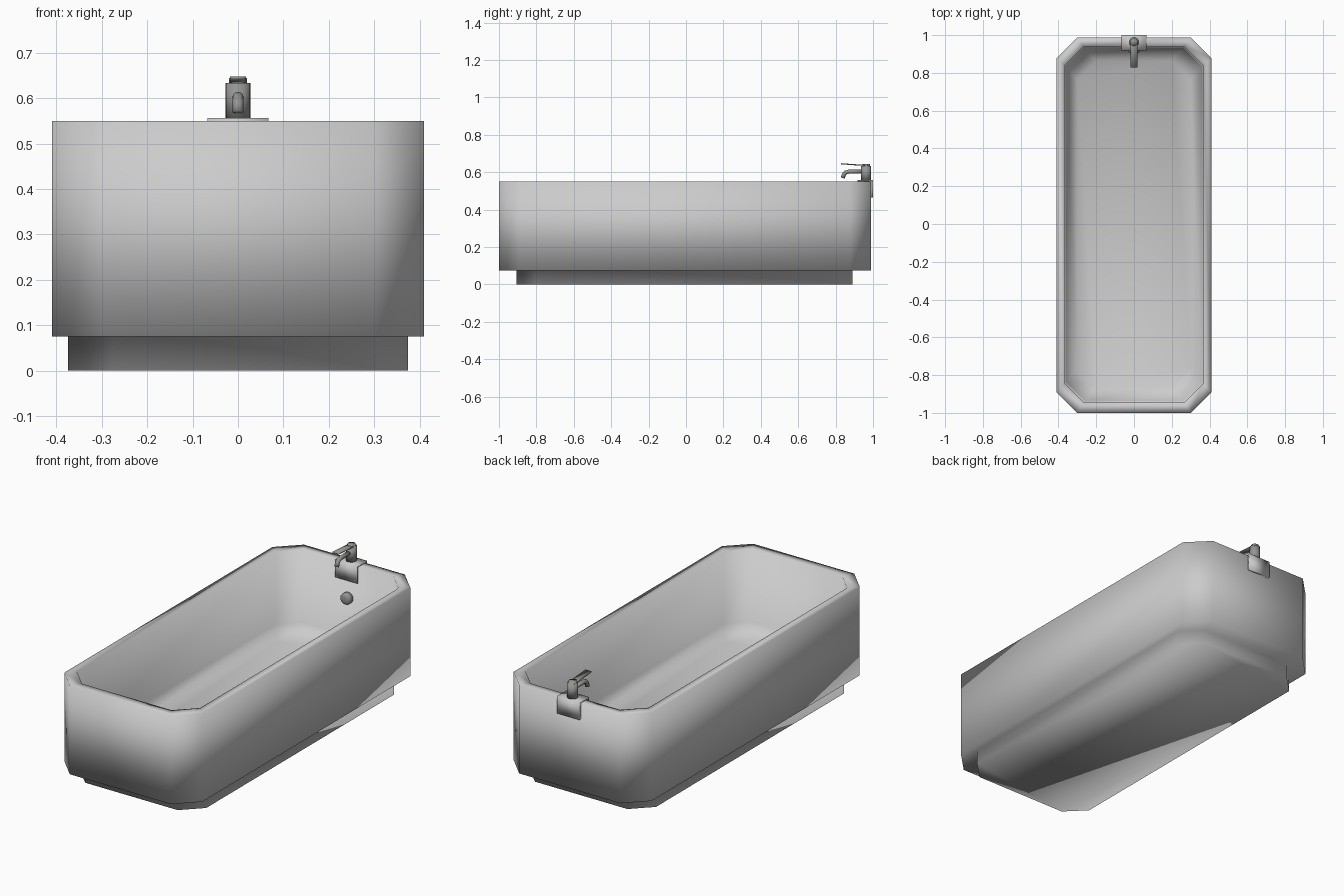
import bpy, bmesh, math
from mathutils import Vector

if "Cube" in bpy.data.objects:
    bpy.data.objects.remove(bpy.data.objects["Cube"])


def material(name, v):
    m = bpy.data.materials.new(name)
    m.diffuse_color = (v, v, v * 0.98, 1)
    m.use_nodes = True
    m.node_tree.nodes["Principled BSDF"].inputs["Base Color"].default_value = m.diffuse_color
    return m


ENAMEL = material("enamel", 0.58)
METAL = material("metal", 0.3)


def ring(hx, y0, y1, c, z):
    """Rectangle with cut corners at height z."""
    return [Vector(p) for p in (
        (hx - c, y0, z), (hx, y0 + c, z), (hx, y1 - c, z), (hx - c, y1, z),
        (c - hx, y1, z), (-hx, y1 - c, z), (-hx, y0 + c, z), (c - hx, y0, z))]


def circle(center, u, v, ru, rv, n=16):
    c, u, v = Vector(center), Vector(u), Vector(v)
    return [c + u * ru * math.cos(math.tau * i / n) + v * rv * math.sin(math.tau * i / n)
            for i in range(n)]


def loft(name, rings, mat=METAL):
    """Skin a list of loops, cap both ends, shade fully smooth."""
    bm = bmesh.new()
    vs = [[bm.verts.new(p) for p in r] for r in rings]
    n = len(vs[0])
    for a, b in zip(vs, vs[1:]):
        for i in range(n):
            j = (i + 1) % n
            bm.faces.new((a[i], a[j], b[j], b[i]))
    bm.faces.new(vs[0])
    bm.faces.new(vs[-1])
    bmesh.ops.recalc_face_normals(bm, faces=bm.faces)
    for f in bm.faces:
        f.smooth = True
    me = bpy.data.meshes.new(name)
    bm.to_mesh(me)
    bm.free()
    me.materials.append(mat)
    ob = bpy.data.objects.new(name, me)
    bpy.context.collection.objects.link(ob)
    return ob


X, Y, Z = (1, 0, 0), (0, 1, 0), (0, 0, 1)

# Tub in one skin: plinth, ledge, outer wall, rim, inner wall, floor
loft("tub", [
    ring(0.375, -0.905, 0.89, 0.10, 0.0),
    ring(0.375, -0.905, 0.89, 0.10, 0.075),
    ring(0.41, -1.0, 0.988, 0.11, 0.075),
    ring(0.41, -1.0, 0.988, 0.11, 0.55),
    ring(0.366, -0.945, 0.94, 0.10, 0.55),
    ring(0.36, -0.935, 0.93, 0.10, 0.165),
    ring(0.30, -0.86, 0.865, 0.10, 0.115)], ENAMEL)

# Saddle plate hooked over the back rim
saddle = [(0.918, 0.465), (0.918, 0.557), (1.0, 0.557), (1.0, 0.465),
          (0.988, 0.465), (0.988, 0.551), (0.925, 0.551), (0.925, 0.465)]
loft("faucet_saddle", [[Vector((x, y, z)) for y, z in saddle] for x in (-0.067, 0.067)],
     ENAMEL)

# Faucet body with narrower cap
loft("faucet_body", [circle((0, 0.963, z), X, Y, r, r, 24) for z, r in
                     ((0.555, 0.027), (0.634, 0.027), (0.634, 0.02), (0.645, 0.02))])

# Lever handle, a thin tapered bar rising to the front
loft("faucet_lever", [
    [Vector((sx * w, y, z + dz)) for sx, dz in ((-1, -0.003), (1, -0.003), (1, 0.003), (-1, 0.003))]
    for y, z, w in ((0.975, 0.636, 0.019), (0.93, 0.638, 0.018), (0.828, 0.645, 0.018))])

# Spout bending down at the tip
path = [(0.95, 0.603), (0.87, 0.603), (0.853, 0.598), (0.844, 0.588), (0.838, 0.569)]
rings = []
for i, (y, z) in enumerate(path):
    a, b = path[max(i - 1, 0)], path[min(i + 1, len(path) - 1)]
    t = Vector((0, b[0] - a[0], b[1] - a[1])).normalized()
    rings.append(circle((0, y, z), X, t.cross(Vector(X)), 0.012, 0.011))
loft("faucet_spout", rings)

# Overflow cover on the inner back wall
loft("overflow_cover", [circle((0, y, 0.366), X, Z, r, r, 24) for y, r in
                        ((0.945, 0.03), (0.914, 0.03), (0.907, 0.026), (0.904, 0.012))])
